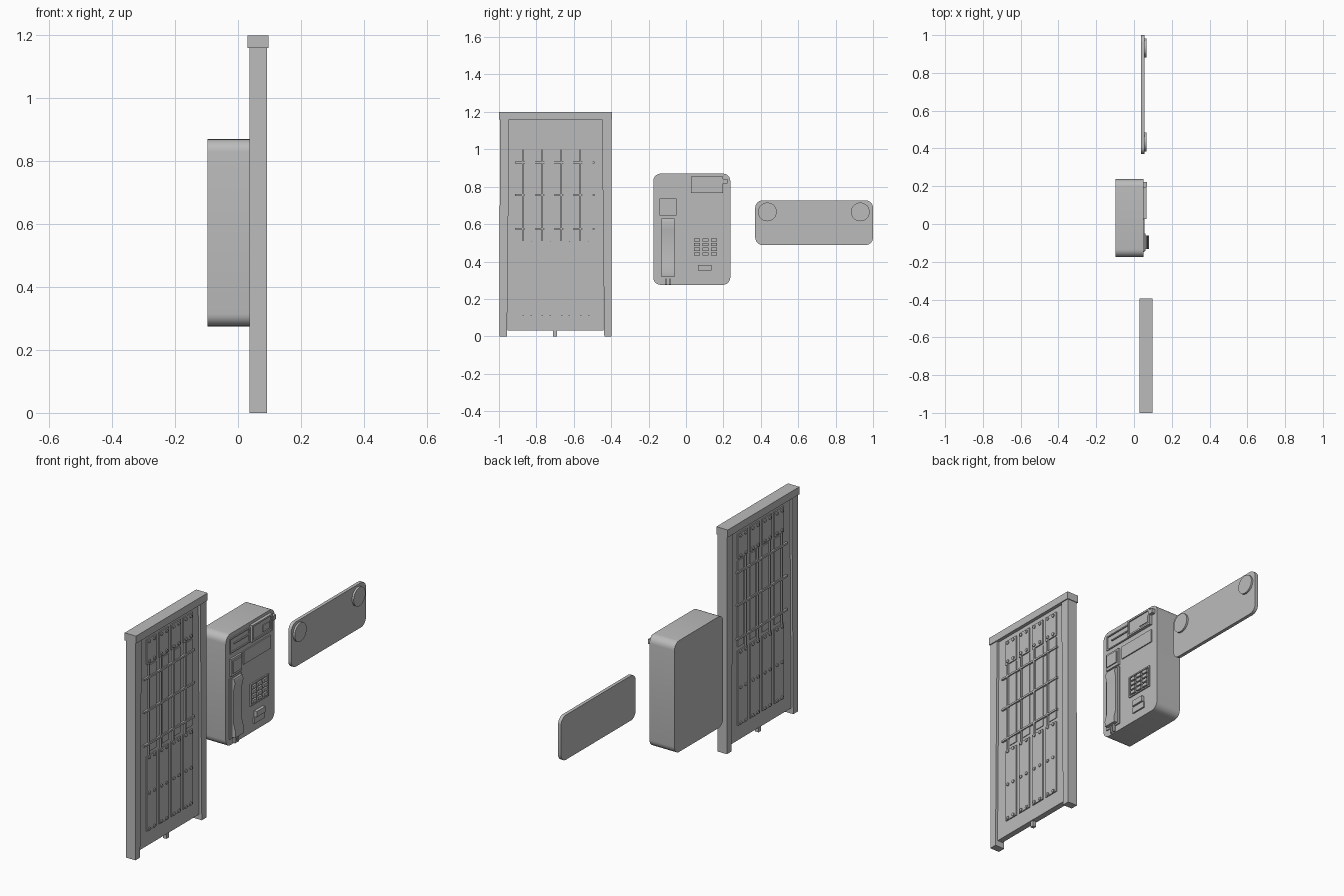
import bpy, bmesh
from math import sin, cos, pi, radians

if "Cube" in bpy.data.objects:
    bpy.data.objects.remove(bpy.data.objects["Cube"], do_unlink=True)

GREY = (0.5, 0.5, 0.5, 1)
mat = bpy.data.materials.new("plain grey")
mat.use_nodes = True
mat.diffuse_color = GREY
mat.node_tree.nodes["Principled BSDF"].inputs["Base Color"].default_value = GREY


def finish(name, bm):
    bmesh.ops.recalc_face_normals(bm, faces=bm.faces)
    mesh = bpy.data.meshes.new(name)
    bm.to_mesh(mesh)
    bm.free()
    mesh.materials.append(mat)
    mesh.shade_smooth()
    mesh.set_sharp_from_angle(angle=radians(35))
    obj = bpy.data.objects.new(name, mesh)
    bpy.context.scene.collection.objects.link(obj)
    return obj


def add_prism(bm, points, shift):
    """Extrude a closed outline of 3D points along a vector."""
    face = bm.faces.new([bm.verts.new(p) for p in points])
    ext = bmesh.ops.extrude_face_region(bm, geom=[face])["geom"]
    verts = [v for v in ext if isinstance(v, bmesh.types.BMVert)]
    bmesh.ops.translate(bm, verts=verts, vec=shift)


def add_box(bm, x, y, z):
    add_prism(bm, [(x[0], y[0], z[0]), (x[0], y[1], z[0]),
                   (x[0], y[1], z[1]), (x[0], y[0], z[1])], (x[1] - x[0], 0, 0))


def add_disc(bm, x, y, z, r, sides):
    add_prism(bm, [(x[0], y + r * cos(2 * pi * i / sides), z + r * sin(2 * pi * i / sides))
                   for i in range(sides)], (x[1] - x[0], 0, 0))


def box(name, x, y, z):
    bm = bmesh.new()
    add_box(bm, x, y, z)
    return finish(name, bm)


def rounded(name, x, y, z, r, steps=6):
    """Slab facing along x with rounded corners."""
    corners = [(y[1] - r, z[1] - r), (y[0] + r, z[1] - r),
               (y[0] + r, z[0] + r), (y[1] - r, z[0] + r)]
    pts = []
    for k, (cy, cz) in enumerate(corners):
        for i in range(steps + 1):
            a = pi / 2 * (k + i / steps)
            pts.append((x[0], cy + r * cos(a), cz + r * sin(a)))
    bm = bmesh.new()
    add_prism(bm, pts, (x[1] - x[0], 0, 0))
    return finish(name, bm)


def frame(name, x, y, z, w):
    """Thin rectangular border."""
    bm = bmesh.new()
    for s in ((y[0], y[0] + w), (y[1] - w, y[1])):
        add_box(bm, x, s, z)
    for s in ((z[0], z[0] + w), (z[1] - w, z[1])):
        add_box(bm, x, (y[0] + w, y[1] - w), s)
    return finish(name, bm)


# Door: lintel, tapered jambs, panel and floor pin
MID = -0.697
box("door_lintel", (0.03, 0.0975), (-1, -0.395), (1.16, 1.2))
for side, label in ((-1, "front"), (1, "back")):
    bm = bmesh.new()
    add_prism(bm, [(0.036, MID + side * d, z) for d, z in
                   ((0.3, 0), (0.298, 1.16), (0.248, 1.16), (0.26, 0))], (0.056, 0, 0))
    finish(label + "_door_jamb", bm)
box("door_panel", (0.048, 0.079), (-0.955, -0.44), (0.03, 1.16))
box("door_floor_pin", (0.054, 0.074), (-0.71, -0.69), (0, 0.04))

# Planks, rivets and window bars on both faces of the door
planks, rivets, bars = bmesh.new(), bmesh.new(), bmesh.new()


def face_span(side, height):
    outer = 0.079 if side > 0 else 0.048
    return (outer - side * 0.002, outer + side * height)


for side in (1, -1):
    for i in range(4):
        y = -0.888 + 0.1025 * i
        for z in ((0.11, 0.51), (1.0, 1.135)):
            add_box(planks, face_span(side, 0.006), (y, y + 0.08), z)
        add_box(planks, face_span(side, 0.004), (y + 0.028, y + 0.08), (0.53, 0.99))
        for z in (0.12, 0.31, 0.5, 1.015, 1.12):
            for dy in (0.018, 0.06):
                add_disc(rivets, face_span(side, 0.011), y + dy, z, 0.009, 8)
        add_box(bars, face_span(side, 0.009), (y + 0.012, y + 0.02), (0.51, 1.0))
    for z in (0.575, 0.755, 0.93):
        add_box(bars, face_span(side, 0.01), (-0.915, -0.49), (z - 0.005, z + 0.005))
finish("door_planks", planks)
finish("door_rivets", rivets)
finish("door_window_bars", bars)

# Wall telephone: body and raised fascia details
rounded("phone_body", (-0.0975, 0.05), (-0.175, 0.237), (0.275, 0.87), 0.04)
F = 0.048
frame("coin_strip_border", (F, 0.056), (-0.145, 0.025), (0.765, 0.845), 0.006)
box("coin_strip_ridge", (F, 0.056), (-0.11, 0.02), (0.806, 0.812))
box("coin_box", (F, 0.06), (0.027, 0.197), (0.765, 0.855))
frame("coin_box_rim", (0.058, 0.066), (0.027, 0.197), (0.765, 0.855), 0.009)
box("coin_slot_plate", (0.059, 0.064), (0.12, 0.18), (0.785, 0.82))
box("coin_lever", (F, 0.07), (0.197, 0.222), (0.818, 0.842))
box("instruction_panel", (F, 0.056), (-0.03, 0.197), (0.667, 0.737))

# Keypad
frame("keypad_border", (F, 0.057), (0.027, 0.182), (0.42, 0.537), 0.007)
bm = bmesh.new()
for row in range(4):
    for col in range(3):
        y, z = 0.043 + 0.045 * col, 0.432 + 0.025 * row
        add_box(bm, (F, 0.06), (y, y + 0.033), (z, z + 0.017))
finish("keypad_buttons", bm)

# Coin return
box("coin_return_hood", (F, 0.066), (0.065, 0.137), (0.352, 0.382))
box("coin_return_tray", (F, 0.058), (0.057, 0.142), (0.318, 0.35))

# Handset with cradle and cord
box("handset_cradle", (F, 0.06), (-0.143, -0.05), (0.645, 0.737))
box("cradle_hook", (0.058, 0.066), (-0.132, -0.061), (0.66, 0.725))
box("handset_bed", (F, 0.056), (-0.147, -0.05), (0.31, 0.635))
bm = bmesh.new()
add_prism(bm, [(x, -0.132, z) for x, z in
               ((0.05, 0.63), (0.068, 0.63), (0.075, 0.61), (0.067, 0.57), (0.067, 0.39),
                (0.079, 0.345), (0.076, 0.318), (0.05, 0.318))], (0, 0.071, 0))
finish("handset", bm)
bm = bmesh.new()
for y in (-0.112, -0.091):
    add_box(bm, (F, 0.062), (y, y + 0.01), (0.278, 0.32))
finish("handset_cord", bm)

# Sign plate with two round bosses
rounded("sign_plate", (0.038, 0.056), (0.37, 1.0), (0.488, 0.727), 0.04)
bm = bmesh.new()
for y in (0.435, 0.932):
    add_disc(bm, (0.05, 0.066), y, 0.665, 0.05, 32)
finish("sign_bosses", bm)
